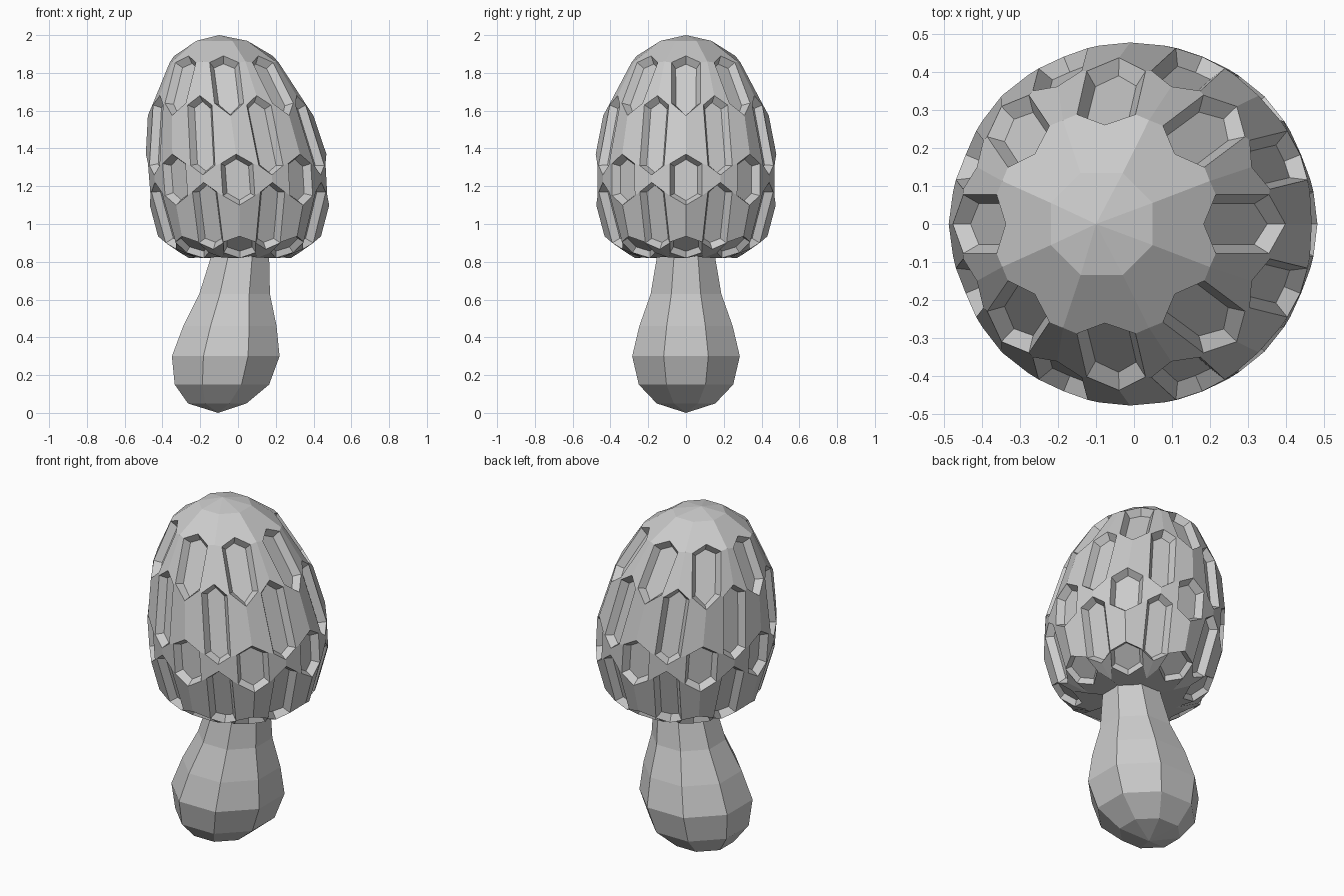
import bpy, bmesh
from math import sin, cos, pi

if "Cube" in bpy.data.objects:
    bpy.data.objects.remove(bpy.data.objects["Cube"])


def finish(bm, name):
    bmesh.ops.recalc_face_normals(bm, faces=bm.faces[:])
    me = bpy.data.meshes.new(name)
    bm.to_mesh(me)
    bm.free()
    bpy.context.collection.objects.link(bpy.data.objects.new(name, me))


# Stem: eight-sided bulb, leaning slightly (z, half width, centre x)
STEM = [(0.05, 0.155, -0.11), (0.15, 0.25, -0.085), (0.30, 0.285, -0.065),
        (0.46, 0.247, -0.043), (0.63, 0.187, -0.018), (0.82, 0.155, 0.01),
        (0.92, 0.15, 0.01)]
bm = bmesh.new()
rings = []
for z, w, cx in STEM:
    r = w / cos(pi / 8)
    rings.append([bm.verts.new((cx + r * cos((k + .5) * pi / 4),
                                r * sin((k + .5) * pi / 4), z)) for k in range(8)])
tip = bm.verts.new((-0.105, 0, 0.0))
for k in range(8):
    j = (k + 1) % 8
    bm.faces.new((tip, rings[0][j], rings[0][k]))
    for a, b in zip(rings, rings[1:]):
        bm.faces.new((a[k], a[j], b[j], b[k]))
bm.faces.new(rings[-1])
finish(bm, "stem")

# Cap outline, from crown to underside (t, radius, z, centre x)
CAP = [(2.00, 0.0, 2.00, -0.10), (1.97, 0.145, 1.97, -0.085), (1.87, 0.29, 1.87, -0.075),
       (1.75, 0.36, 1.75, -0.06), (1.58, 0.437, 1.58, -0.04), (1.37, 0.478, 1.37, -0.01),
       (1.10, 0.475, 1.10, 0.008), (0.93, 0.43, 0.93, 0.008), (0.87, 0.37, 0.87, 0.008),
       (0.80, 0.27, 0.82, 0.01), (0.70, 0.14, 0.83, 0.01)]


def on_cap(t):
    for a, b in zip(CAP, CAP[1:]):
        if t >= b[0] - 1e-6:
            f = (a[0] - t) / (a[0] - b[0])
            return [a[i] + f * (b[i] - a[i]) for i in (1, 2, 3)]


# Pit rows: (top, upper corner, lower corner, bottom, half width); single points close the pattern
ROWS = [(1.86,),
        (1.89, 1.855, 1.64, 1.575, 0.078), (1.68, 1.63, 1.31, 1.26, 0.07),
        (1.37, 1.32, 1.15, 1.10, 0.085), (1.22, 1.17, 0.90, 0.865, 0.07),
        (0.935, 0.905, 0.84, 0.80, 0.085),
        (0.78,)]
bm = bmesh.new()
cache = {}


def vert(row, col, part, side=0):
    """Corner of the pit in a row and column (16 columns, rows alternate)."""
    col %= 16
    data = ROWS[row]
    if len(data) == 1:
        part, side = 0, 0
    key = (row, col, part, side)
    if key not in cache:
        r, z, cx = on_cap(data[part])
        a = col * pi / 8
        if side:
            a += side * min(data[4] / r, pi / 10)
        cache[key] = bm.verts.new((cx + r * cos(a), r * sin(a), z))
    return cache[key]


def face(vs):
    return bm.faces.new(list(dict.fromkeys(vs)))


pits = []
for i in range(len(ROWS)):
    for c in range((i + 1) % 2, 16, 2):
        if len(ROWS[i]) > 1:
            pits.append(face([vert(i, c, 0), vert(i, c, 1, 1), vert(i, c, 2, 1),
                              vert(i, c, 3), vert(i, c, 2, -1), vert(i, c, 1, -1)]))
        if i + 2 < len(ROWS):
            for s in (1, -1):
                face([vert(i, c, 3), vert(i, c, 2, s), vert(i + 1, c + s, 1, -s),
                      vert(i + 1, c + s, 2, -s), vert(i + 2, c, 1, s), vert(i + 2, c, 0)])


# Crown and underside: ring of panels joining the outer pits to an inner ring
def ring(t):
    r, z, cx = on_cap(t)
    return [bm.verts.new((cx + r * cos(c * pi / 8), r * sin(c * pi / 8), z))
            for c in range(1, 16, 2)]


def panels(inner, edge_row, pit_row, corner, end):
    for k in range(8):
        c = 2 * k + 2
        face([inner[k], vert(edge_row, c - 1, 0), vert(pit_row, c, corner, -1),
              vert(pit_row, c, end), vert(pit_row, c, corner, 1),
              vert(edge_row, c + 1, 0), inner[(k + 1) % 8]])


crown, under = ring(1.97), ring(0.70)
panels(crown, 0, 1, 1, 0)
panels(under, 6, 5, 2, 3)
apex = bm.verts.new((-0.10, 0, 2.0))
for k in range(8):
    face([apex, crown[k], crown[(k + 1) % 8]])
face(under)

# Sink the pits
bmesh.ops.recalc_face_normals(bm, faces=bm.faces[:])
bmesh.ops.inset_individual(bm, faces=pits[:32], thickness=0.026, depth=-0.04)
bmesh.ops.inset_individual(bm, faces=pits[32:], thickness=0.02, depth=-0.03)
finish(bm, "cap")
